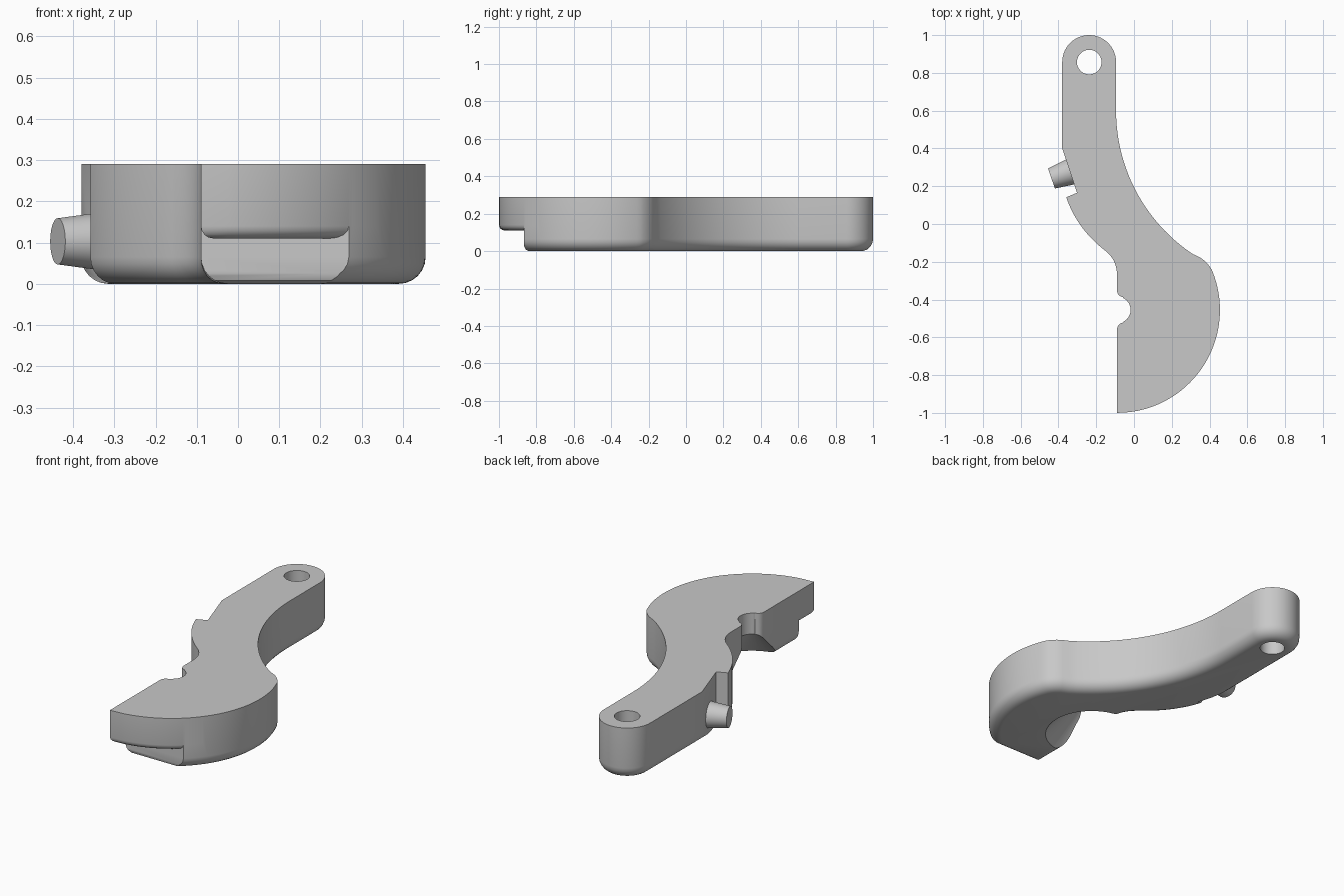
import bpy, bmesh, math
from mathutils import Vector, Matrix

if "Cube" in bpy.data.objects:
    bpy.data.objects.remove(bpy.data.objects["Cube"])

grey = bpy.data.materials.new("plain_grey")
grey.use_nodes = True
colour = (0.58, 0.58, 0.58, 1)
grey.diffuse_color = colour
grey.node_tree.nodes["Principled BSDF"].inputs["Base Color"].default_value = colour

HEIGHT = 0.29
HUB = Vector((-0.09, -0.455))   # centre of the wide head and its notch
CHORD = -0.865                  # lower front is cut flat here


def arc(cx, cy, r, start, end, n):
    return [(cx + r * math.cos(math.radians(start + (end - start) * i / n)),
             cy + r * math.sin(math.radians(start + (end - start) * i / n)))
            for i in range(n + 1)]


def bezier(pts, n):
    """Evaluate a Bezier curve of any degree."""
    d = len(pts) - 1
    return [tuple(sum(math.comb(d, k) * (1 - t) ** (d - k) * t ** k * p[a]
                      for k, p in enumerate(pts)) for a in (0, 1))
            for t in (i / n for i in range(n + 1))]


def inset(pts, dist):
    """Move an anticlockwise outline inward with mitred corners."""
    out = []
    for i, p in enumerate(pts):
        p = Vector(p)
        d1 = (p - Vector(pts[i - 1])).normalized()
        d2 = (Vector(pts[(i + 1) % len(pts)]) - p).normalized()
        n1, n2 = Vector((-d1.y, d1.x)), Vector((-d2.y, d2.x))
        out.append(p + (n1 + n2) * dist / (1 + n1.dot(n2)))
    return out


def finish(name, bm):
    bmesh.ops.recalc_face_normals(bm, faces=bm.faces)
    if bm.calc_volume(signed=True) < 0:
        bmesh.ops.reverse_faces(bm, faces=bm.faces)
    mesh = bpy.data.meshes.new(name)
    bm.to_mesh(mesh)
    bm.free()
    mesh.materials.append(grey)
    obj = bpy.data.objects.new(name, mesh)
    bpy.context.collection.objects.link(obj)
    return obj


def prism(name, pts, z0, z1, rounding=0, steps=6):
    """Solid from an outline, optionally with a rounded bottom rim."""
    levels = [(0, z0)]
    if rounding:
        angles = [math.pi / 2 * i / steps for i in range(steps + 1)]
        levels = [(rounding * (1 - math.sin(a)), z0 + rounding * (1 - math.cos(a)))
                  for a in angles]
    levels.append((0, z1))
    bm = bmesh.new()
    rings = [[bm.verts.new((x, y, z)) for x, y in (inset(pts, d) if d else pts)]
             for d, z in levels]
    for low, high in zip(rings, rings[1:]):
        for i in range(len(pts)):
            bm.faces.new((low[i - 1], low[i], high[i], high[i - 1]))
    bm.faces.new(reversed(rings[0]))
    bm.faces.new(rings[-1])
    return finish(name, bm)


def cone(name, r1, r2, depth, matrix):
    bm = bmesh.new()
    bmesh.ops.create_cone(bm, cap_ends=True, segments=64, radius1=r1,
                          radius2=r2, depth=depth, matrix=matrix)
    return finish(name, bm)


def combine(body, tool, operation):
    tool.hide_render = True
    mod = body.modifiers.new(tool.name, 'BOOLEAN')
    mod.operation, mod.object, mod.solver = operation, tool, 'EXACT'
    bpy.context.view_layer.objects.active = body
    bpy.ops.object.modifier_apply(modifier=mod.name)
    bpy.data.objects.remove(tool)


# Outline, anticlockwise from a front corner that is trimmed away below
head_arc = arc(HUB.x, HUB.y, 0.545, -90, 23, 48)
front = [(HUB.x, -1.123)] + [p for p in head_arc if p[1] > -0.9]
shoulder = bezier([head_arc[-1], (0.388, -0.2), (0.345, -0.175)], 6)[1:]
start = math.degrees(math.atan2(-0.775, 0.345 - 0.818))
inner_curve = arc(0.818, 0.6, 0.913, start + 360, 180, 24)[1:]
arm_end = arc(-0.2375, 0.8575, 0.1425, 0, 180, 28)
outer_curve = bezier([(-0.38, 0.28), (-0.38, 0.1), (-0.27, -0.05), (-0.16, -0.135)], 20)
waist = bezier([(-0.16, -0.135), (-0.09, -0.185), (-0.09, -0.27)], 8)[1:]
body = prism("lever_body", front + shoulder + inner_curve + arm_end + outer_curve + waist,
             0, HEIGHT, 0.065)

# Front of the head trimmed flat, with a softened lower corner
profile = [(-1.4, -0.1), (CHORD + 0.025, -0.1), (CHORD + 0.025, 0),
           (CHORD + 0.008, 0.008), (CHORD, 0.025), (CHORD, 0.5), (-1.4, 0.5)]
trim = prism("front_trim", profile, -0.5, 0.7)
trim.data.transform(Matrix(((0, 0, 1, 0), (1, 0, 0, 0), (0, 1, 0, 0), (0, 0, 0, 1))))
combine(body, trim, 'DIFFERENCE')

# Overhanging lip above the trimmed front
lip_arc = head_arc[:1] + [p for p in head_arc[3:] if p[1] < -0.78]
lip_back = [(lip_arc[-1][0], -0.65), (HUB.x, -0.65)]
combine(body, prism("front_lip", lip_arc + lip_back, 0.11, HEIGHT, 0.03, 4), 'UNION')

# Rounded notch with a conical countersink beneath
half = [(-0.14, 0.1), (-0.09, 0.1)] + bezier(
    [(-0.09, 0.1), (-0.085, 0.072), (-0.06, 0.068)], 5)[1:]
half += [(x, y - HUB.y) for x, y in arc(HUB.x + 0.002, HUB.y, 0.07, 62, 0, 10)]
notch = half + [(x, -y) for x, y in reversed(half[:-1])]
combine(body, prism("notch_cutter", [(x, y + HUB.y) for x, y in notch], -0.1, 0.4),
        'DIFFERENCE')
combine(body, cone("countersink_cutter", 0.265, 0.045, 0.22,
                   Matrix.Translation((HUB.x, HUB.y, 0.09))), 'DIFFERENCE')

# Pivot hole
combine(body, cone("pivot_cutter", 0.065, 0.065, 1,
                   Matrix.Translation((-0.237, 0.857, 0))), 'DIFFERENCE')

# Slanted recess and its tapered spring peg
recess = [(-0.383, 0.41), (-0.302, 0.165), (-0.355, 0.143), (-0.5, 0.09), (-0.5, 0.41)]
combine(body, prism("recess_cutter", recess, -0.1, 0.4), 'DIFFERENCE')
axis = Vector((-0.945, -0.327, 0))
tip = Vector((-0.437, 0.241, 0.103))
turn = axis.to_track_quat('Z', 'Y').to_matrix().to_4x4()
peg = cone("spring_peg", 0.079, 0.056, 0.18, Matrix.Translation(tip - axis * 0.09) @ turn)
combine(body, peg, 'UNION')

bpy.ops.object.select_all(action='DESELECT')
body.select_set(True)
bpy.context.view_layer.objects.active = body
bpy.ops.object.shade_smooth_by_angle(angle=math.radians(30))
